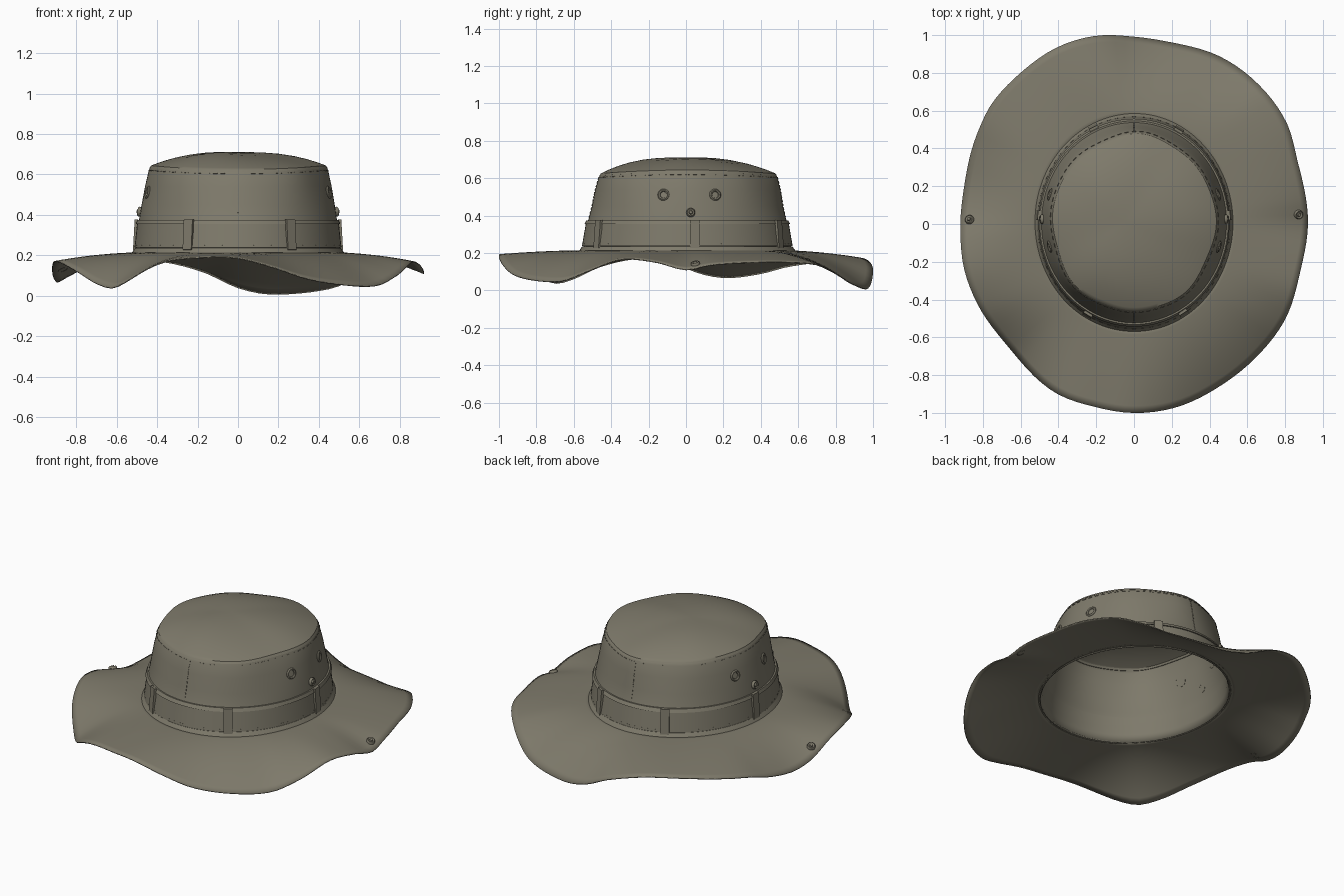
import bpy, bmesh, math
from mathutils import Vector, Matrix

if "Cube" in bpy.data.objects:
    bpy.data.objects.remove(bpy.data.objects["Cube"])

N = 120
CY = 0.007                      # crown centre in y


def material(name, rgb):
    m = bpy.data.materials.new(name)
    m.diffuse_color = (*rgb, 1)
    m.use_nodes = True
    m.node_tree.nodes["Principled BSDF"].inputs["Base Color"].default_value = m.diffuse_color
    return m


OLIVE = material("olive canvas", (0.21, 0.195, 0.147))


def finish(name, bm, thick=0.0, angle=40):
    bmesh.ops.recalc_face_normals(bm, faces=bm.faces)
    me = bpy.data.meshes.new(name)
    bm.to_mesh(me)
    bm.free()
    me.materials.append(OLIVE)
    ob = bpy.data.objects.new(name, me)
    bpy.context.collection.objects.link(ob)
    if thick:
        s = ob.modifiers.new("cloth", 'SOLIDIFY')
        s.thickness, s.offset = thick, 0
    bpy.context.view_layer.objects.active = ob
    ob.select_set(True)
    bpy.ops.object.shade_smooth_by_angle(angle=math.radians(angle))
    ob.select_set(False)
    return ob


def loft(rings, cap=False, closed=False):
    """rings: list of functions angle -> point, skinned around z"""
    bm = bmesh.new()
    vs = [[bm.verts.new(r(2 * math.pi * i / N)) for i in range(N)] for r in rings]
    pairs = list(zip(vs, vs[1:])) + ([(vs[-1], vs[0])] if closed else [])
    for a, b in pairs:
        for i in range(N):
            j = (i + 1) % N
            bm.faces.new((a[i], a[j], b[j], b[i]))
    if cap:
        bm.faces.new(vs[-1])
    return bm


def cyclic(keys, deg):
    """periodic smooth interpolation of (degree, value) keys"""
    deg %= 360
    k = [(a - 360, v) for a, v in keys[-2:]] + keys + [(a + 360, v) for a, v in keys[:3]]
    for i in range(1, len(k) - 2):
        if k[i][0] <= deg < k[i + 1][0]:
            (a0, v0), (a1, v1), (a2, v2), (a3, v3) = k[i - 1:i + 3]
            h = a2 - a1
            t = (deg - a1) / h
            m1, m2 = (v2 - v0) / (a2 - a0) * h, (v3 - v1) / (a3 - a1) * h
            return ((2*t**3 - 3*t*t + 1) * v1 + (t**3 - 2*t*t + t) * m1
                    + (3*t*t - 2*t**3) * v2 + (t**3 - t*t) * m2)


# Brim edge: distance from centre and height, by direction
EDGE_R = [(0, .92), (20, .925), (34, .97), (49, .99), (63, .995), (78, .98), (90, .99),
          (101, 1.015), (113, 1.02), (127, 1.0), (140, .985), (149, .96), (167, .92),
          (183, .92), (195, .93), (207, .93), (225, .93), (245, .985), (258, .99),
          (270, 1.0), (283, .995), (298, .97), (313, .955), (328, .945), (344, .915)]
EDGE_Z = [(0, .11), (8, .135), (25, .15), (44, .14), (52, .10), (63, .035), (80, .008),
          (90, .04), (100, .12), (112, .17), (125, .165), (145, .13), (155, .09),
          (166, .068), (175, .09), (185, .15), (196, .17), (209, .13), (222, .055),
          (230, .042), (248, .165), (262, .19), (270, .185), (280, .14), (290, .085),
          (302, .055), (316, .05), (326, .10), (338, .165), (350, .15)]


def brim_point(th, t):
    d = math.degrees(th)
    r, z = cyclic(EDGE_R, d), cyclic(EDGE_Z, d)
    outer = Vector((r * math.cos(th), r * math.sin(th), z))
    inner = Vector((.505 * math.cos(th), CY + .555 * math.sin(th), .212))
    p = inner.lerp(outer, t)
    p.z = .212 + (z - .212) * (0.25 * t + 0.75 * t ** 2)
    return p


finish("brim", loft([lambda th, t=i / 12: brim_point(th, t) for i in range(13)]), .006)

# Crown wall: (x radius, y radius, z)
WALL = [(.507, .56, .205), (.497, .548, .25), (.492, .54, .34), (.486, .525, .38),
        (.474, .507, .45), (.456, .49, .54), (.438, .472, .61), (.428, .462, .632)]


def wall_radii(z):
    for (a0, b0, z0), (a1, b1, z1) in zip(WALL, WALL[1:]):
        if z <= z1:
            t = (z - z0) / (z1 - z0)
            return a0 + (a1 - a0) * t, b0 + (b1 - b0) * t
    return WALL[-1][:2]


def dent(th, z):
    """soft wrinkles, growing towards the top"""
    k = max(0, (z - .4) / .24)
    return 1 + .012 * k * (math.sin(5 * th + .6) + .7 * math.sin(8 * th + 2))


def wall_point(th, z, off=0.0):
    a, b = wall_radii(z)
    k = dent(th, z)
    lift = .01 * math.cos(2 * th) * max(0, (z - .5) / .14)
    return Vector(((a * k + off) * math.cos(th), CY + (b * k + off) * math.sin(th), z + lift))


def top_point(th, s):
    """domed lid, s = 1 at the seam and 0 in the middle"""
    e = wall_point(th, .632)
    x, y = e.x * s - .05 * (1 - s), CY + (e.y - CY) * s
    z = e.z + (.708 - e.z) * (1 - s ** 2.6) + .008 * math.sin(3 * th + 1) * math.sin(math.pi * s) * s
    return Vector((x, y, z))


rings = [lambda th, z=w[2]: wall_point(th, z) for w in WALL]
rings += [lambda th, s=s: top_point(th, s) for s in (.97, .9, .8, .68, .52, .36, .2, .07)]
finish("crown", loft(rings, cap=True), .006)

# Sewn seam at the lid, and the welt where crown meets brim
def hoop(name, z0, z1, off0, off1):
    prof = [(z0, off0 - .012), (z0, off0), (z1, off1), (z1, off1 - .012)]
    finish(name, loft([lambda th, z=z, o=o: wall_point(th, z, o) for z, o in prof], closed=True), angle=30)


hoop("lid_seam", .622, .632, .005, .003)
hoop("hat_band", .238, .362, .012, .010)
hoop("band_top_hem", .355, .375, .016, .012)
hoop("brim_welt", .207, .236, .022, .010)


# Frame on the crown surface: x along the wall, y up, z outward
def surface_frame(th, z, off=0.0):
    p = wall_point(th, z, off)
    u = (wall_point(th + .02, z) - wall_point(th - .02, z)).normalized()
    v = (wall_point(th, z + .02) - wall_point(th, z - .02)).normalized()
    n = u.cross(v).normalized()
    v = n.cross(u)
    m = Matrix((u, v, n)).transposed().to_4x4()
    m.translation = p
    return m


def box(bm, m, size):
    bmesh.ops.create_cube(bm, size=1, matrix=m @ Matrix.Diagonal((*size, 1)))


def turned(bm, m, profile, seg=20):
    """small round fitting from (radius, height) pairs"""
    vs = [[bm.verts.new(m @ Vector((r * math.cos(a), r * math.sin(a), h)))
           for a in (2 * math.pi * i / seg for i in range(seg))] for r, h in profile]
    for a, b in zip(vs, vs[1:]):
        for i in range(seg):
            bm.faces.new((a[i], a[(i + 1) % seg], b[(i + 1) % seg], b[i]))
    bm.faces.new(vs[-1])


# Loops holding the band
bm = bmesh.new()
for deg in (4, 62, 115, 176, 241, 301):
    box(bm, surface_frame(math.radians(deg), .302, .014), (.05, .15, .014))
finish("band_loops", bm)

# Vent eyelets and snap studs on both sides
EYELET = [(.032, -.004), (.032, .005), (.026, .011), (.019, .008), (.016, .001)]
STUD = [(.024, -.004), (.024, .012), (.019, .018), (.013, .014), (.011, .014), (.008, .022)]
eyelets, studs = bmesh.new(), bmesh.new()
for side in (1, -1):
    for y, z, bm, prof in ((-.12, .51, eyelets, EYELET), (.155, .51, eyelets, EYELET),
                           (.025, .415, studs, STUD)):
        th = math.asin((y - CY) / wall_radii(z)[1])
        turned(bm, surface_frame(th if side > 0 else math.pi - th, z), prof)
finish("vent_eyelets", eyelets)
finish("snap_studs", studs)

# Brim snaps, laid on the brim slope
bm = bmesh.new()
for deg, t in ((3.3, .88), (178.7, .88)):
    th = math.radians(deg)
    p = brim_point(th, t)
    u = (brim_point(th, t + .05) - p).normalized()
    n = u.cross(brim_point(th + .03, t) - p).normalized()
    m = Matrix((u, n.cross(u), n)).transposed().to_4x4()
    m.translation = p
    turned(bm, m, STUD)
finish("brim_snaps", bm)

# Stitches: front and back seams, around the lid and along the band
bm = bmesh.new()
for th in (math.pi / 2, -math.pi / 2):
    for i in range(11):
        box(bm, surface_frame(th, .395 + .021 * i, .004), (.004, .012, .004))
for i in range(72):
    th = 2 * math.pi * i / 72
    box(bm, surface_frame(th, .612, .004), (.022, .003, .004))
    box(bm, surface_frame(th, .25, .012), (.022, .003, .004))
finish("stitches", bm)
